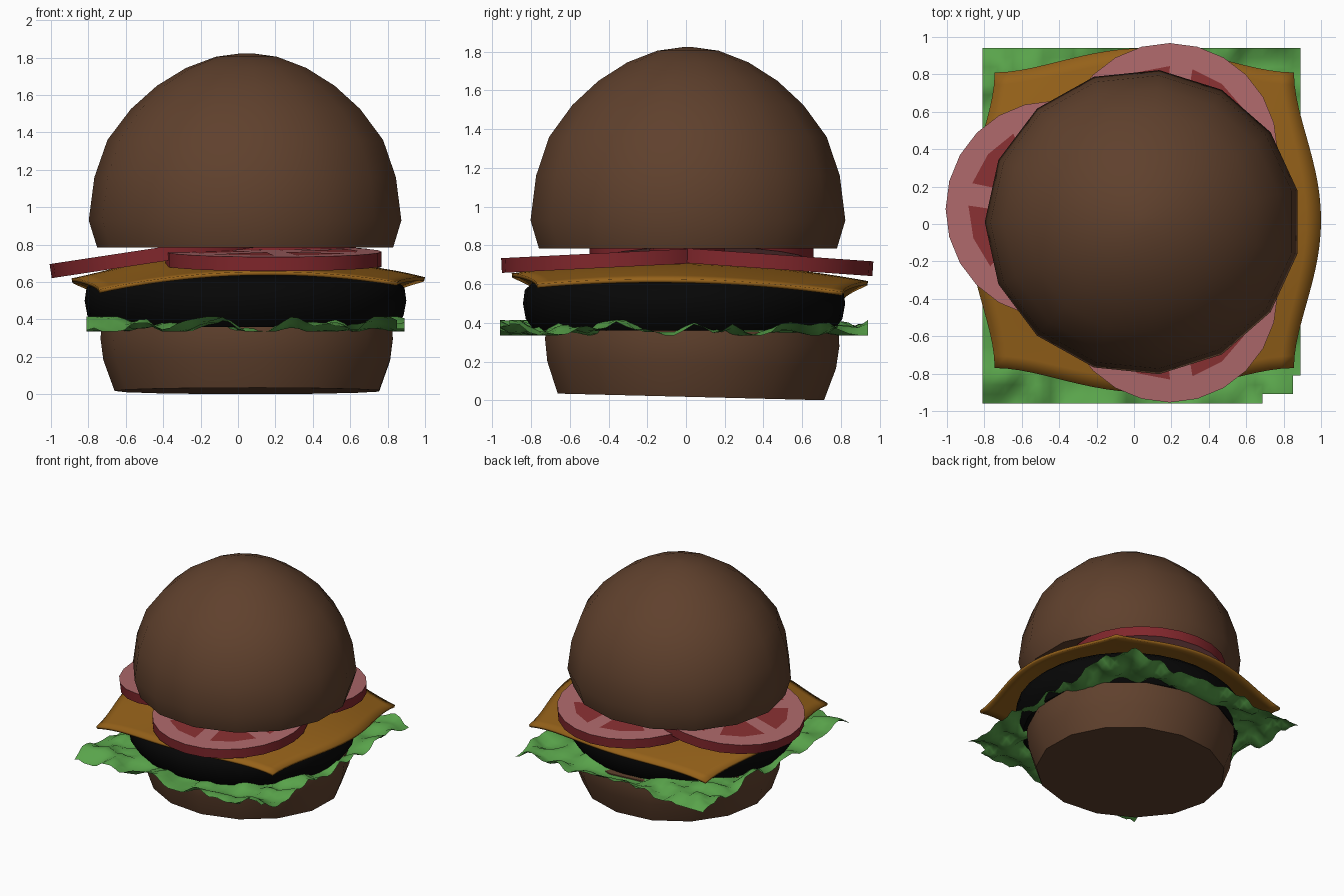
import bpy, bmesh
from math import sin, cos, radians, pi, exp
from mathutils import Vector, noise

if "Cube" in bpy.data.objects:
    bpy.data.objects.remove(bpy.data.objects["Cube"])


def material(name, rgb):
    m = bpy.data.materials.new(name)
    m.diffuse_color = (*rgb, 1)
    m.use_nodes = True
    m.node_tree.nodes["Principled BSDF"].inputs["Base Color"].default_value = m.diffuse_color
    return m


BUN = material("bun_brown", (0.115, 0.052, 0.026))
MEAT = material("patty_black", (0.002, 0.002, 0.002))
LEAF = material("lettuce_green", (0.10, 0.37, 0.07))
CHEESE = material("cheese_orange", (0.30, 0.12, 0.01))
SKIN = material("tomato_skin", (0.22, 0.02, 0.025))
FLESH = material("tomato_flesh", (0.42, 0.14, 0.145))
PULP = material("tomato_pulp", (0.25, 0.03, 0.032))


def make(name, bm, mats, angle=40):
    bmesh.ops.recalc_face_normals(bm, faces=bm.faces[:])
    me = bpy.data.meshes.new(name)
    bm.to_mesh(me)
    bm.free()
    for m in mats:
        me.materials.append(m)
    ob = bpy.data.objects.new(name, me)
    bpy.context.collection.objects.link(ob)
    bpy.ops.object.select_all(action='DESELECT')
    ob.select_set(True)
    bpy.context.view_layer.objects.active = ob
    bpy.ops.object.shade_smooth_by_angle(angle=radians(angle))
    return ob


def lathe(name, profile, sides, mat, loc, phase=0.0, tilt=0.0):
    # rings of a round part; the first and last rings are closed with caps
    bm = bmesh.new()
    rings = []
    for r, z in profile:
        rings.append([bm.verts.new((r * cos(phase + 2 * pi * i / sides),
                                    0.967 * r * sin(phase + 2 * pi * i / sides), z))
                      for i in range(sides)])
    for a, b in zip(rings, rings[1:]):
        for i in range(sides):
            j = (i + 1) % sides
            bm.faces.new((a[i], a[j], b[j], b[i]))
    bm.faces.new(rings[0])
    bm.faces.new(rings[-1])
    ob = make(name, bm, [mat])
    ob.location = loc
    ob.rotation_euler.x = tilt
    return ob


def sheet(name, nu, nv, shape, mat, keep=lambda c: True, angle=60):
    # grid of points shaped by a function of u and v in -1..1
    bm = bmesh.new()
    g = [[bm.verts.new(shape(2 * i / nu - 1, 2 * j / nv - 1))
          for j in range(nv + 1)] for i in range(nu + 1)]
    for i in range(nu):
        for j in range(nv):
            f = bm.faces.new((g[i][j], g[i + 1][j], g[i + 1][j + 1], g[i][j + 1]))
            if not keep(f.calc_center_median()):
                bm.faces.remove(f)
    loose = [v for v in bm.verts if not v.link_faces]
    bmesh.ops.delete(bm, geom=loose, context='VERTS')
    return make(name, bm, [mat], angle)


# buns
PHASE = radians(12)
lathe("bottom_bun", [(0.715, 0), (0.775, 0.165), (0.79, 0.28), (0.785, 0.345)],
      15, BUN, (0.055, 0.025, 0.018), PHASE, -0.025)
lathe("top_bun", [(0.80, 0.785), (0.845, 0.93), (0.815, 1.16), (0.745, 1.36),
                  (0.62, 1.525), (0.48, 1.65), (0.325, 1.745), (0.165, 1.805),
                  (0.03, 1.823)], 15, BUN, (0.047, 0.01, 0), PHASE)

# patty
lathe("patty", [(0.80, 0.36), (0.845, 0.42), (0.86, 0.5), (0.85, 0.57),
                (0.80, 0.615), (0.6, 0.635)], 32, MEAT, (0.04, -0.01, 0))


# lettuce: ruffled square leaf with a nibbled corner
def leaf_shape(u, v):
    x, y = 0.04 + 0.85 * u, -0.01 + 0.95 * v
    n = noise.noise(Vector((x * 4.5, y * 4.5, 3.1))) + 0.7 * noise.noise(Vector((x * 9, y * 9, 7.7)))
    return (x, y, 0.366 + max(-0.03, min(0.05, 0.085 * n)))


def leaf_keep(c):
    return not ((c.x > 0.67 and c.y < -0.91) or (c.x > 0.85 and c.y < -0.79))


sheet("lettuce", 42, 38, leaf_shape, LEAF, leaf_keep)


# cheese: drooping square slice
def cheese_shape(u, v):
    z = 0.71 - 0.075 * (u * u + v * v) + 0.02 * (u - v)
    z += 0.04 * exp(-((u + 0.5) ** 2 + (v + 0.25) ** 2) / 0.12)
    z -= 0.03 * max(0, u) ** 4 * (1 - v * v)
    return (0.055 + u * (0.80 + 0.145 * (1 - v * v) ** 2),
            0.02 + v * (0.79 + 0.13 * (1 - u * u) ** 2), z)


cheese = sheet("cheese", 24, 24, cheese_shape, CHEESE)
solid = cheese.modifiers.new("thickness", 'SOLIDIFY')
solid.thickness = 0.02
solid.offset = -1


# tomato slices with six pulp wedges on each side
def tomato(name, loc, rot, gap):
    R, H, N = 0.578, 0.038, 24
    bm = bmesh.new()
    lo, hi = [[bm.verts.new((R * cos(2 * pi * i / N), R * sin(2 * pi * i / N), z))
               for i in range(N)] for z in (-H, H)]
    for i in range(N):
        j = (i + 1) % N
        bm.faces.new((lo[i], lo[j], hi[j], hi[i]))
    for ring in (lo[::-1], hi):
        bm.faces.new(ring).material_index = 1
    for k in range(6):
        a = radians(gap + 30 + 60 * k)
        for s in (-1, 1):
            pts = [(0.1, a), (0.455, a - s * 0.39), (0.455, a), (0.455, a + s * 0.39)]
            f = bm.faces.new([bm.verts.new((r * cos(t), r * sin(t), s * (H + 0.002)))
                              for r, t in pts])
            f.material_index = 2
    ob = make(name, bm, [SKIN, FLESH, PULP])
    ob.location = loc
    ob.rotation_euler = rot


tomato("tomato_front", (0.19, -0.375, 0.725), (0.05, 0, 0), 278)
tomato("tomato_back", (0.19, 0.388, 0.72), (-0.07, 0, 0), 82)
tomato("tomato_left", (-0.43, 0.08, 0.745), (0, -0.15, 0), 170)
